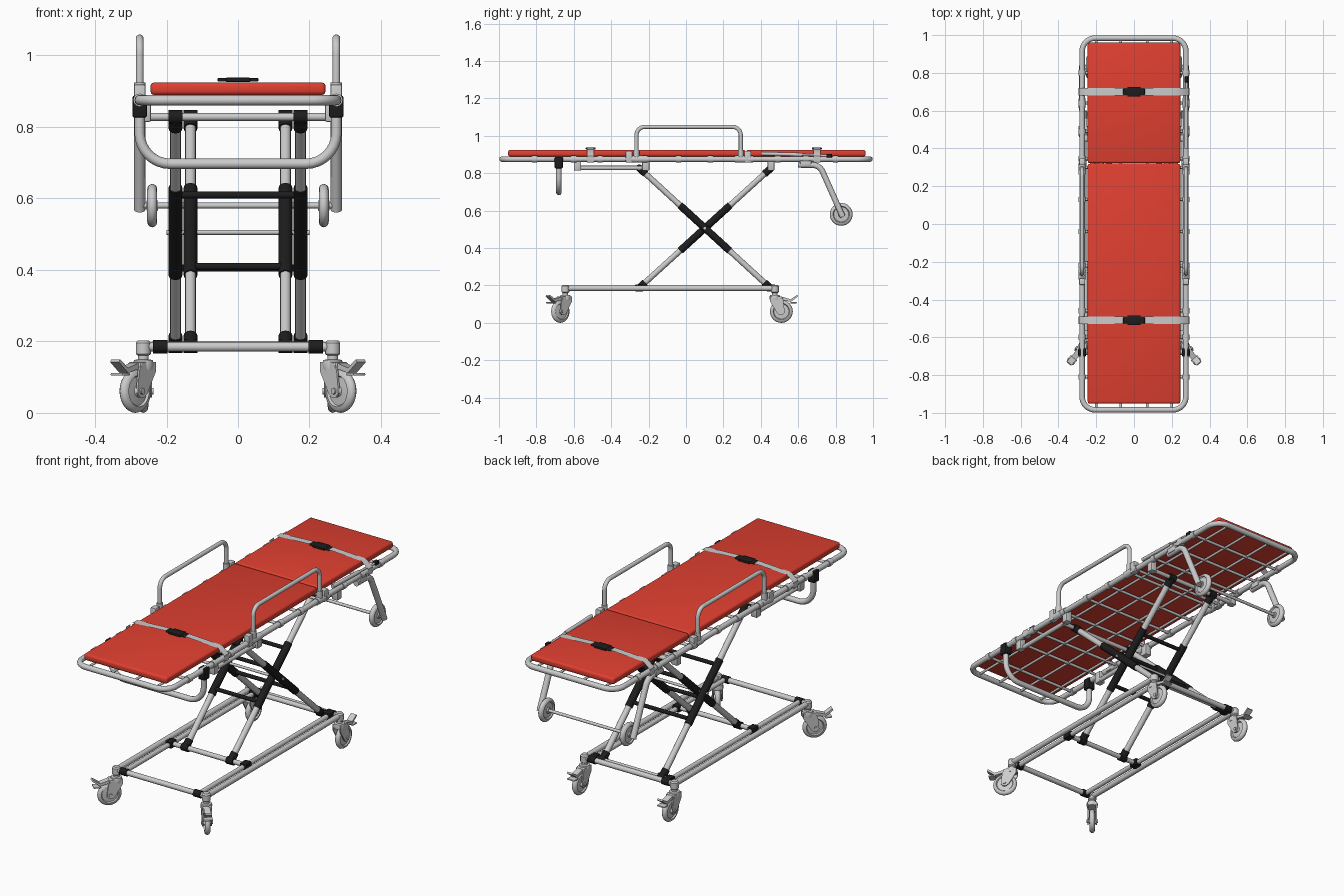
import bpy, bmesh, math
from mathutils import Vector, Matrix

if "Cube" in bpy.data.objects:
    bpy.data.objects.remove(bpy.data.objects["Cube"])


def material(name, color):
    m = bpy.data.materials.new(name)
    m.diffuse_color = color
    m.use_nodes = True
    m.node_tree.nodes["Principled BSDF"].inputs["Base Color"].default_value = m.diffuse_color
    return m


RED = material("red_vinyl", (0.75, 0.05, 0.03, 1))
BLACK = material("black_plastic", (0.012, 0.012, 0.012, 1))


def finish(ob, mat=None, mtx=None):
    bpy.ops.object.select_all(action='DESELECT')
    bpy.context.view_layer.objects.active = ob
    ob.select_set(True)
    if ob.type == 'CURVE':
        bpy.ops.object.convert(target='MESH')
        ob = bpy.context.object
    bpy.ops.object.shade_smooth_by_angle(angle=math.radians(40))
    if mat:
        ob.data.materials.append(mat)
    if mtx:
        ob.matrix_world = mtx
    return ob


def fillet(pts, r, closed):
    # rounds every inner corner of a path
    pts, out = [Vector(p) for p in pts], []
    n = len(pts)
    for i, p in enumerate(pts):
        if not closed and i in (0, n - 1):
            out.append(p)
            continue
        u, v = (pts[i - 1] - p).normalized(), (pts[(i + 1) % n] - p).normalized()
        half = u.angle(v) / 2
        d, c = r / math.tan(half), p + (u + v).normalized() * r / math.sin(half)
        a, b = p + u * d - c, p + v * d - c
        for k in range(9):
            out.append(c + a.slerp(b, k / 8).normalized() * r)
    return out


def tube(name, pts, r, bend=0, closed=False, mat=None, mtx=None):
    pts = fillet(pts, bend, closed) if bend else [Vector(p) for p in pts]
    cu = bpy.data.curves.new(name, 'CURVE')
    cu.dimensions, cu.bevel_depth, cu.bevel_resolution, cu.use_fill_caps = '3D', r, 4, True
    sp = cu.splines.new('POLY')
    sp.points.add(len(pts) - 1)
    for q, p in zip(sp.points, pts):
        q.co = (*p, 1)
    sp.use_cyclic_u = closed
    ob = bpy.data.objects.new(name, cu)
    bpy.context.collection.objects.link(ob)
    return finish(ob, mat, mtx)


def from_bm(name, bm, mat=None, mtx=None):
    bmesh.ops.recalc_face_normals(bm, faces=bm.faces)
    me = bpy.data.meshes.new(name)
    bm.to_mesh(me)
    bm.free()
    ob = bpy.data.objects.new(name, me)
    bpy.context.collection.objects.link(ob)
    return finish(ob, mat, mtx)


def box(name, c, size, bev=0.004, mat=None, mtx=None, seg=2):
    bm = bmesh.new()
    bmesh.ops.create_cube(bm, size=1, matrix=Matrix.Translation(c) @ Matrix.Diagonal((*size, 1)))
    bmesh.ops.bevel(bm, geom=bm.edges[:], offset=bev, segments=seg, affect='EDGES', profile=0.5)
    return from_bm(name, bm, mat, mtx)


def lathe(name, profile, c, mtx=None, mat=None, axis='X', n=32):
    # profile of (radius, along) turned round the chosen axis
    bm = bmesh.new()
    rings = []
    for k in range(n):
        t = 2 * math.pi * k / n
        cs, sn = math.cos(t), math.sin(t)
        rings.append([bm.verts.new(Vector(c) + Vector((a, r * cs, r * sn) if axis == 'X' else (r * cs, r * sn, a)))
                      for r, a in profile])
    for k in range(n):
        A, B = rings[k], rings[(k + 1) % n]
        for j in range(len(profile) - 1):
            bm.faces.new((A[j], A[j + 1], B[j + 1], B[j]))
    bmesh.ops.remove_doubles(bm, verts=bm.verts, dist=1e-5)
    return from_bm(name, bm, mat, mtx)


def extrude_outline(name, outline, x0, x1, mtx=None, mat=None):
    bm = bmesh.new()
    f = bm.faces.new([bm.verts.new((x0, y, z)) for y, z in outline])
    g = bmesh.ops.extrude_face_region(bm, geom=[f])['geom']
    bmesh.ops.translate(bm, vec=(x1 - x0, 0, 0), verts=[v for v in g if isinstance(v, bmesh.types.BMVert)])
    return from_bm(name, bm, mat, mtx)


def wheel(name, c, mtx=None):
    p = [(0, -.016), (.014, -.016), (.016, -.010), (.040, -.008), (.044, -.014), (.054, -.012), (.059, -.006),
         (.061, 0)]
    return lathe(name, p + [(r, -a) for r, a in reversed(p[:-1])], c, mtx)


# Mattress in two sections
box("mattress_main", (0, -.316, .907), (.49, 1.27, .035), .011, RED, seg=3)
box("mattress_backrest", (0, .641, .907), (.49, .638, .035), .011, RED, seg=3)

# Bed frame and mesh of support rods
F = .275
tube("bed_frame", [(F, -.984, .875), (F, .984, .875), (-F, .984, .875), (-F, -.984, .875)], .0145, .07, True)
for y in (-.81, -.6, -.46, -.22, -.04, .13, .30, .345, .49, .64, .8):
    tube("support_cross_rod", [(-F, y, .872), (F, y, .872)], .0075)
    for s in (-1, 1):
        tube("frame_collar", [(s * F, y - .014, .875), (s * F, y + .014, .875)], .0185)
for x in (-.2, -.07, .07, .2):
    tube("support_long_rod", [(x, -.975, .874), (x, .975, .874)], .0065)

# Straps with buckles
half = [(.258, .858), (.288, .857), (.293, .87), (.290, .893), (.25, .926), (.2, .9275), (.055, .935)]
for y in (-.51, .70):
    bm = bmesh.new()
    path = half + [(-x, z) for x, z in reversed(half)]
    rows = [[bm.verts.new((x, y + d, z)) for x, z in path] for d in (-.019, .019)]
    for i in range(len(path) - 1):
        bm.faces.new((rows[0][i], rows[0][i + 1], rows[1][i + 1], rows[1][i]))
    bmesh.ops.solidify(bm, geom=bm.faces[:], thickness=.003)
    from_bm("strap", bm)
    box("buckle", (0, y, .932), (.07, .052, .012), .003, BLACK)
    for s in (-1, 1):
        box("buckle_tongue", (s * .045, y, .932), (.025, .036, .010), .003, BLACK)

# Front drop handle
tube("front_loop", [(-F, -.68, .86), (-F, -.68, .697), (F, -.68, .697), (F, -.68, .86)], .0145, .085)

# Backrest adjuster on the right side
tube("backrest_strut", [(.277, .40, .905), (.277, .62, .899)], .010)
tube("backrest_strut_rod", [(.277, .62, .899), (.277, .77, .893)], .006)
box("backrest_strut_end", (.277, .765, .893), (.02, .03, .02), .003, BLACK)

for s in (-1, 1):
    x = s * F
    box("front_loop_clamp", (x, -.68, .857), (.041, .044, .062), .006, BLACK)
    # Side rail
    tube("side_rail", [(x, -.265, .89), (x, -.265, 1.048), (x, .293, 1.048), (x, .293, .89)], .011, .045)
    for y in (-.265, .293):
        tube("rail_socket", [(x, y, .875), (x, y, .925)], .0155)
        tube("rail_sleeve", [(x, y - .03, .875), (x, y + .03, .875)], .019)
    for y in (-.305, .33):
        box("rail_latch", (x, y, .888), (.032, .036, .062), .005)
    # Rear loading leg and wheel
    tube("loading_leg", [(x, .6, .845), (x, .715, .843), (x, .838, .567)], .0155, .06)
    box("loading_leg_bracket", (x, .64, .853), (.035, .06, .03), .005)
    wheel("loading_wheel", (s * .24, .83, .58))
    # Upper slide rail for the scissor
    tube("upper_slide_rail", [(s * .255, -.59, .828), (s * .255, -.2, .828)], .012)
    for y in (-.58, -.215):
        box("slide_rail_bracket", (s * .262, y, .845), (.036, .038, .062), .005)
    box("upper_pivot_bracket", (s * .262, .455, .845), (.036, .036, .062), .005)
tube("loading_axle", [(-F, .83, .58), (F, .83, .58)], .008)

# Scissor legs: outer pair rises to the front, inner pair to the back
for s in (-1, 1):
    for nm, lx, ya, yb in (("outer", .175, .45, -.25), ("inner", .133, -.25, .455)):
        a, b = Vector((s * lx, ya, .187)), Vector((s * lx, yb, .828))
        tube(nm + "_scissor_leg", [a, b], .0155)
        tube(nm + "_scissor_sleeve", [a.lerp(b, .31), a.lerp(b, .69)], .0195, mat=BLACK)
        tube(nm + "_lower_end", [a, a.lerp(b, .045)], .0195, mat=BLACK)
        tube(nm + "_upper_end", [b.lerp(a, .05), b], .0195, mat=BLACK)
        for p in (a, b):
            tube(nm + "_leg_knuckle", [p - Vector((.02, 0, 0)), p + Vector((.02, 0, 0))], .019, mat=BLACK)
tube("scissor_pivot_rod", [(-.2, .1, .505), (.2, .1, .505)], .007)
for y, z, w in ((-.012, .61, .175), (.212, .61, .133), (.212, .405, .175), (-.012, .41, .133)):
    tube("scissor_brace", [(-w, y, z), (w, y, z)], .010, mat=BLACK)
for y in (-.25, .455):
    tube("upper_cross_tube", [(-.265, y, .828), (.265, y, .828)], .011)
    tube("lower_cross_tube", [(-.225, y, .187), (.225, y, .187)], .0125)

# Base frame with double side tubes
for y in (-.645, .475):
    tube("base_cross_tube", [(-.265, y, .185), (.265, y, .185)], .0135)
for s in (-1, 1):
    tube("base_side_tube", [(s * .265, -.645, .185), (s * .265, .475, .185)], .0145)
    tube("base_inner_tube", [(s * .22, -.645, .185), (s * .22, .475, .185)], .0125)
    for y in (-.645, .475):
        tube("base_corner_sleeve", [(s * .197, y, .185), (s * .238, y, .185)], .0185, mat=BLACK)
    for y in (-.25, .455):
        box("base_slider", (s * .22, y, .186), (.038, .05, .036), .006, BLACK)


# Swivel caster with brake pedal, trailing along local -y
def caster(x, y, yaw):
    m = Matrix.Translation((x, y, 0)) @ Matrix.Rotation(yaw, 4, 'Z')
    lathe("caster_stem", [(0, .203), (.015, .203), (.021, .196), (.021, .165), (.015, .16), (.015, .15),
                          (.026, .148), (.029, .138), (.027, .122), (0, .122)], (0, 0, 0), m, axis='Z', n=24)
    wheel("caster_wheel", (0, -.035, .061), m)
    plate = [(.026, .142), (.026, .115), (-.012, .052), (-.025, .043), (-.042, .043), (-.052, .055),
             (-.05, .085), (-.045, .12), (-.028, .142)]
    for s in (-1, 1):
        extrude_outline("caster_fork", plate, s * .018, s * .024, m)
    tube("caster_axle", [(-.029, -.035, .061), (.029, -.035, .061)], .009, mtx=m)
    box("caster_crown", (0, -.008, .134), (.048, .065, .016), .005, mtx=m)
    extrude_outline("brake_arm", [(-.03, .142), (-.03, .125), (-.085, .112), (-.125, .142), (-.12, .15),
                                  (-.085, .126)], -.016, .016, m)
    box("brake_pedal", (0, -.10, .108), (.044, .035, .008), .003, mtx=m)


for s in (-1, 1):
    caster(s * .265, -.645, s * math.radians(40))
    caster(s * .265, .475, math.radians(180))
